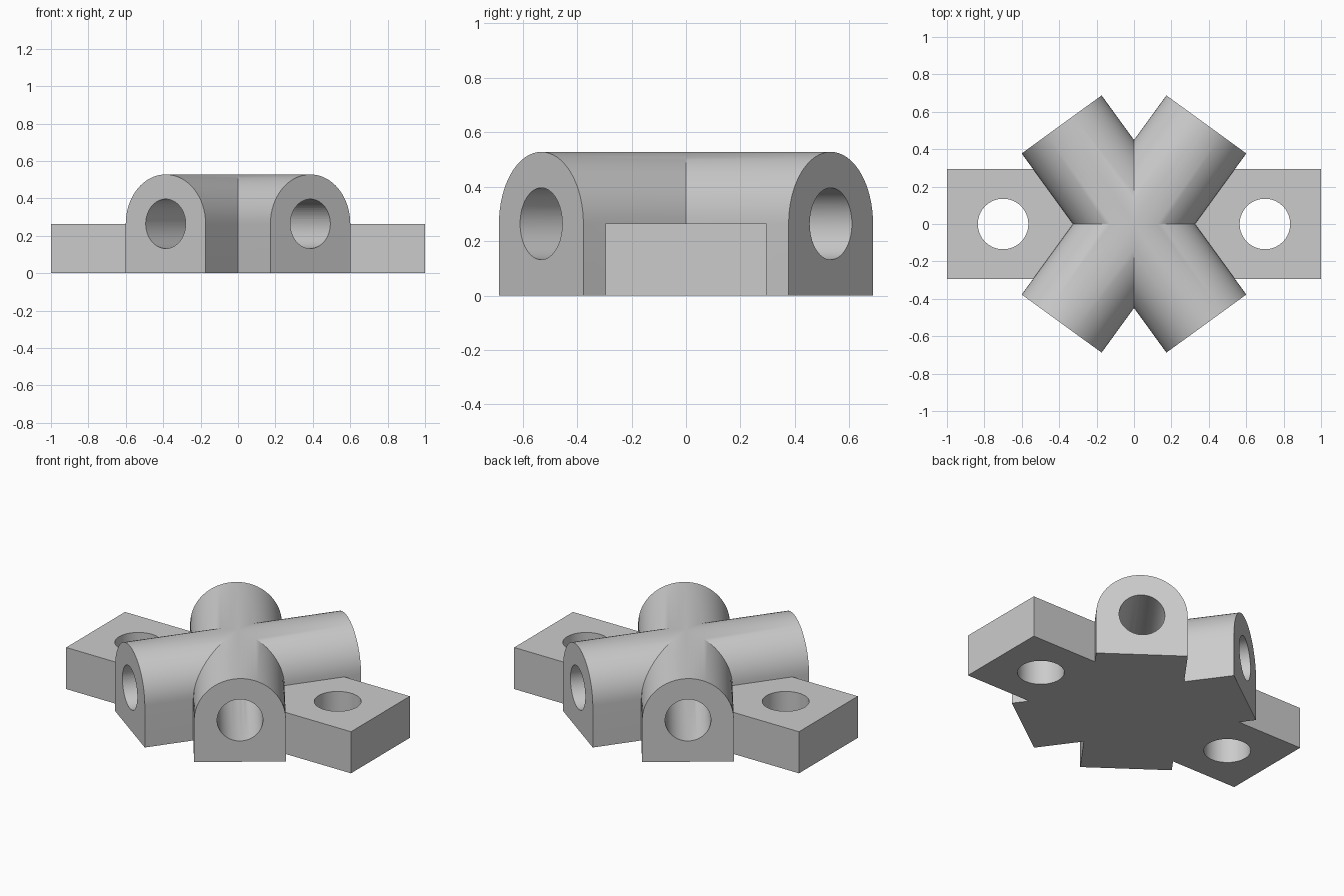
import bpy, bmesh
from math import radians, pi, sin, cos
from mathutils import Matrix

ARM_ANGLE = radians(54)
ARM_R, BORE_R, ARM_LEN = 0.264, 0.132, 1.316
PLATE_Y, PLATE_H = 0.59, 0.264
BOLT_X, BOLT_R = 0.70, 0.135

cube = bpy.data.objects.get("Cube")
if cube:
    bpy.data.objects.remove(cube, do_unlink=True)

grey = bpy.data.materials.new("plain_grey")
grey.use_nodes = True
colour = (0.6, 0.6, 0.6, 1)
grey.diffuse_color = colour
grey.node_tree.nodes["Principled BSDF"].inputs["Base Color"].default_value = colour


def make_object(name, bm):
    bmesh.ops.recalc_face_normals(bm, faces=bm.faces)
    mesh = bpy.data.meshes.new(name)
    bm.to_mesh(mesh)
    bm.free()
    mesh.materials.append(grey)
    obj = bpy.data.objects.new(name, mesh)
    bpy.context.collection.objects.link(obj)
    return obj


def cylinder(name, radius, length, matrix):
    bm = bmesh.new()
    bmesh.ops.create_cone(bm, cap_ends=True, segments=64, radius1=radius,
                          radius2=radius, depth=length, matrix=matrix)
    return make_object(name, bm)


def arched_arm(name, angle):
    # Arch profile: square foot with a half-round top, extruded along x
    steps = 32
    profile = [(-ARM_R, 0), (ARM_R, 0)]
    profile += [(ARM_R * cos(pi * i / steps), ARM_R + ARM_R * sin(pi * i / steps))
                for i in range(steps + 1)]
    bm = bmesh.new()
    face = bm.faces.new([bm.verts.new((-ARM_LEN / 2, y, z)) for y, z in profile])
    grown = bmesh.ops.extrude_face_region(bm, geom=[face])["geom"]
    verts = [g for g in grown if isinstance(g, bmesh.types.BMVert)]
    bmesh.ops.translate(bm, vec=(ARM_LEN, 0, 0), verts=verts)
    bm.transform(Matrix.Rotation(angle, 4, "Z"))
    return make_object(name, bm)


def combine(body, tool, operation):
    mod = body.modifiers.new(operation.lower(), "BOOLEAN")
    mod.operation, mod.object, mod.solver = operation, tool, "EXACT"
    tool.hide_render = True
    bpy.context.view_layer.objects.active = body
    bpy.ops.object.modifier_apply(modifier=mod.name)
    bpy.data.objects.remove(tool, do_unlink=True)


# Mounting plate
bm = bmesh.new()
bmesh.ops.create_cube(bm, size=1, matrix=Matrix.Translation((0, 0, PLATE_H / 2))
                      @ Matrix.Diagonal((2, PLATE_Y, PLATE_H, 1)))
body = make_object("cross_bracket", bm)

# Crossed arms
for side in (1, -1):
    combine(body, arched_arm("arm", side * ARM_ANGLE), "UNION")

# Bores along the arms and bolt holes through the plate
for side in (1, -1):
    along = (Matrix.Translation((0, 0, ARM_R)) @ Matrix.Rotation(side * ARM_ANGLE, 4, "Z")
             @ Matrix.Rotation(pi / 2, 4, "Y"))
    combine(body, cylinder("bore_cutter", BORE_R, 2, along), "DIFFERENCE")
    upright = Matrix.Translation((side * BOLT_X, 0, 0))
    combine(body, cylinder("bolt_cutter", BOLT_R, 2, upright), "DIFFERENCE")

# Smooth rounds with sharp edges kept
bpy.ops.object.select_all(action="DESELECT")
body.select_set(True)
bpy.context.view_layer.objects.active = body
bpy.ops.object.shade_smooth_by_angle(angle=radians(25))
